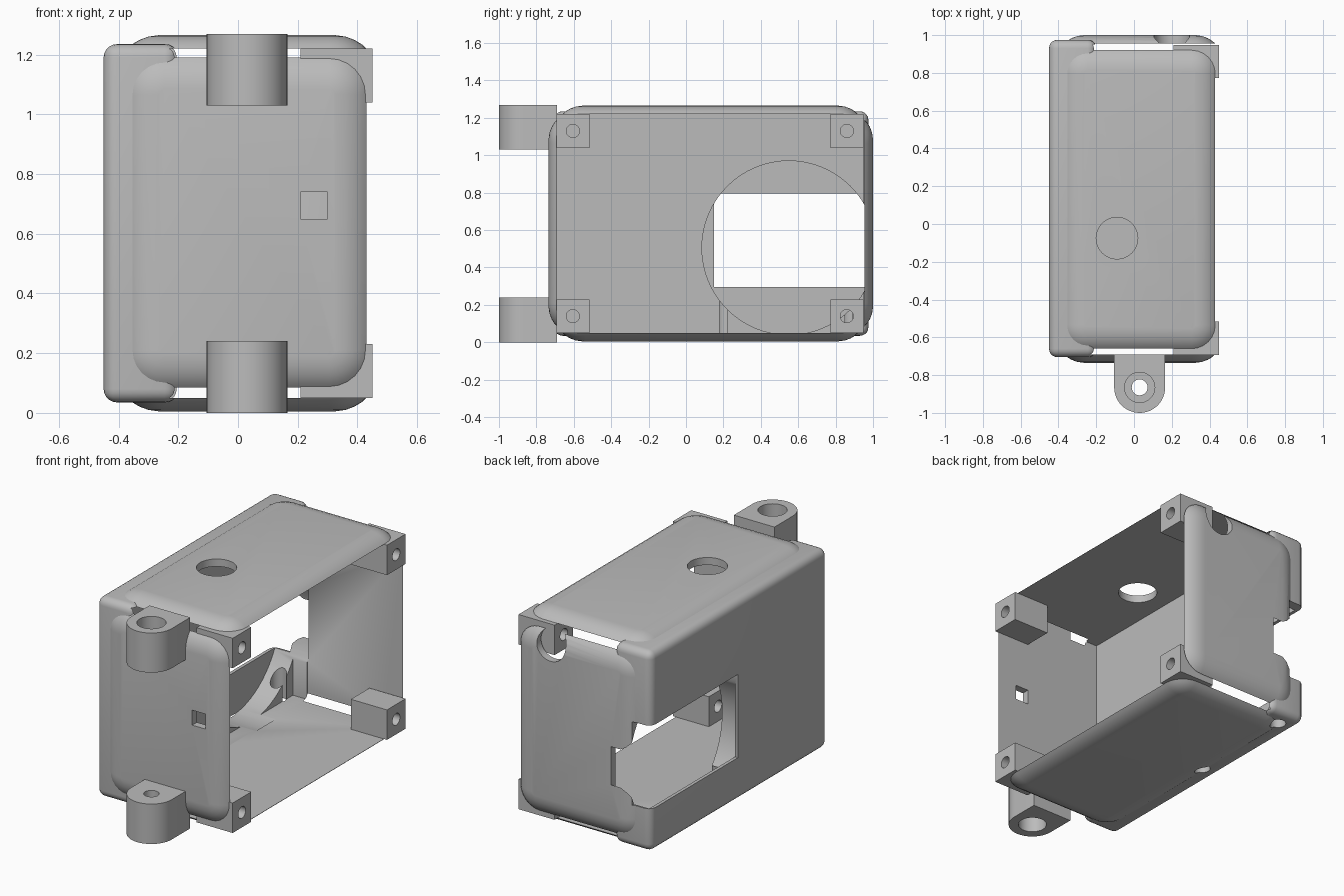
import bpy, bmesh, math

if "Cube" in bpy.data.objects:
    bpy.data.objects.remove(bpy.data.objects["Cube"], do_unlink=True)

grey = bpy.data.materials.new("plain grey")
grey.use_nodes = True
COLOUR = (0.5, 0.5, 0.5, 1)
grey.diffuse_color = COLOUR
grey.node_tree.nodes["Principled BSDF"].inputs["Base Color"].default_value = COLOUR


def finish(name, bm):
    bmesh.ops.recalc_face_normals(bm, faces=bm.faces)
    mesh = bpy.data.meshes.new(name)
    bm.to_mesh(mesh)
    bm.free()
    obj = bpy.data.objects.new(name, mesh)
    bpy.context.collection.objects.link(obj)
    mesh.materials.append(grey)
    return obj


def box(name, low, high, bevel=0):
    bm = bmesh.new()
    bmesh.ops.create_cube(bm, size=1)
    for v in bm.verts:
        v.co = [(a + b) / 2 + c * (b - a) for a, b, c in zip(low, high, v.co)]
    if bevel:
        bmesh.ops.bevel(bm, geom=bm.edges[:], offset=bevel, segments=5,
                        profile=0.5, affect='EDGES')
    return finish(name, bm)


def loft(name, rings):
    """Close a stack of matching point rings into a solid."""
    bm = bmesh.new()
    rows = [[bm.verts.new(p) for p in ring] for ring in rings]
    n = len(rows[0])
    for a, b in zip(rows, rows[1:]):
        for i in range(n):
            j = (i + 1) % n
            bm.faces.new((a[i], a[j], b[j], b[i]))
    bm.faces.new(rows[0])
    bm.faces.new(rows[-1])
    return finish(name, bm)


def rod(axis, centre, radius, start, end):
    """Round cutter along an axis; centre gives the other two coordinates."""
    def place(p, h):
        q = list(p)
        q.insert("xyz".index(axis), h)
        return q
    circle = [(centre[0] + radius * math.cos(t * math.tau / 64),
               centre[1] + radius * math.sin(t * math.tau / 64)) for t in range(64)]
    return loft("cutter", [[place(p, h) for p in circle] for h in (start, end)])


def cut(obj, *cutters):
    bpy.context.view_layer.objects.active = obj
    for c in cutters:
        c.hide_render = True
        m = obj.modifiers.new("cut", 'BOOLEAN')
        m.operation, m.solver, m.object = 'DIFFERENCE', 'EXACT', c
        bpy.ops.object.modifier_apply(modifier=m.name)
        bpy.data.objects.remove(c, do_unlink=True)


def cushion(name, u, v, place):
    """Rounded rectangle plate whose rim curves down to its base."""
    rings = []
    for inset, height in ((0, 0), (0.015, 0.014), (0.04, 0.029), (0.07, 0.04), (0.105, 0.045)):
        r = 0.125 - inset
        ring = []
        for k, (su, sv) in enumerate(((1, 1), (0, 1), (0, 0), (1, 0))):
            cu = u[su] + (0.125 if su == 0 else -0.125)
            cv = v[sv] + (0.125 if sv == 0 else -0.125)
            for s in range(7):
                t = (k + s / 6) * math.pi / 2
                ring.append(place(cu + r * math.cos(t), cv + r * math.sin(t), height))
        rings.append(ring)
    return loft(name, rings)


# Cuts shared by the closed side, the back and the bottom
def speaker_pocket():
    return rod("x", (0.55, 0.505), 0.465, -0.43, -0.2)


def window():
    return box("cutter", (-0.6, 0.15, 0.295), (-0.33, 1.1, 0.795))


def screw_holes():
    return [rod("z", (-0.34, y), 0.045, -0.1, 0.22) for y in (0.2, 0.87)]


# Closed side with its shallow rim
side = box("side_wall", (-0.45, -0.705, 0.035), (-0.2, 0.975, 1.235), 0.045)
cut(side, box("cutter", (-0.3, -0.69, 0.05), (0.5, 0.95, 1.22)),
    speaker_pocket(), window(), *screw_holes())

# Four cushioned panels
X, Y, Z = (-0.37, 0.43), (-0.66, 0.92), (0.085, 1.19)
top = cushion("top_panel", X, Y, lambda a, b, h: (a, b, 1.22 + h))
bottom = cushion("bottom_panel", X, Y, lambda a, b, h: (a, b, 0.05 - h))
front = cushion("front_panel", X, Z, lambda a, b, h: (a, -0.69 - h, b))
back = cushion("back_panel", X, Z, lambda a, b, h: (a, 0.955 + h, b))
cut(top, rod("z", (-0.09, -0.075), 0.11, 1, 1.5))
cut(bottom, speaker_pocket(), *screw_holes())
cut(front, box("cutter", (0.21, -0.9, 0.65), (0.3, -0.6, 0.74)))
cut(back, rod("y", (0.2, 1.12), 0.095, 0.9, 1.1), speaker_pocket(), window())

# Drilled corner posts
for y, y_name in ((-0.605, "front"), (0.86, "back")):
    for z, z_name in ((0.14, "lower"), (1.13, "upper")):
        post = box(f"{z_name}_{y_name}_post", (0.21, y - 0.088, z - 0.09),
                   (0.45, y + 0.088, z + 0.09))
        cut(post, rod("x", (y, z), 0.035, 0.1, 0.6))

# Hinge lugs, counterbored from their outer ends
HX, HY, HR = 0.03, -0.865, 0.135
outline = [(HX + HR, -0.69), (HX - HR, -0.69)]
outline += [(HX - HR * math.cos(t * math.pi / 24), HY - HR * math.sin(t * math.pi / 24))
            for t in range(25)]
for name, z0, z1, bore in (("lower_hinge", 0, 0.24, (-0.1, 0.12)),
                           ("upper_hinge", 1.03, 1.268, (1.15, 1.4))):
    lug = loft(name, [[(x, y, z) for x, y in outline] for z in (z0, z1)])
    cut(lug, rod("z", (HX, HY), 0.042, z0 - 0.1, z1 + 0.1), rod("z", (HX, HY), 0.08, *bore))

# Smooth rounded faces, crisp edges
for obj in bpy.context.scene.objects:
    if obj.type == 'MESH':
        bpy.ops.object.select_all(action='DESELECT')
        obj.select_set(True)
        bpy.context.view_layer.objects.active = obj
        bpy.ops.object.shade_smooth_by_angle(angle=math.radians(35))
